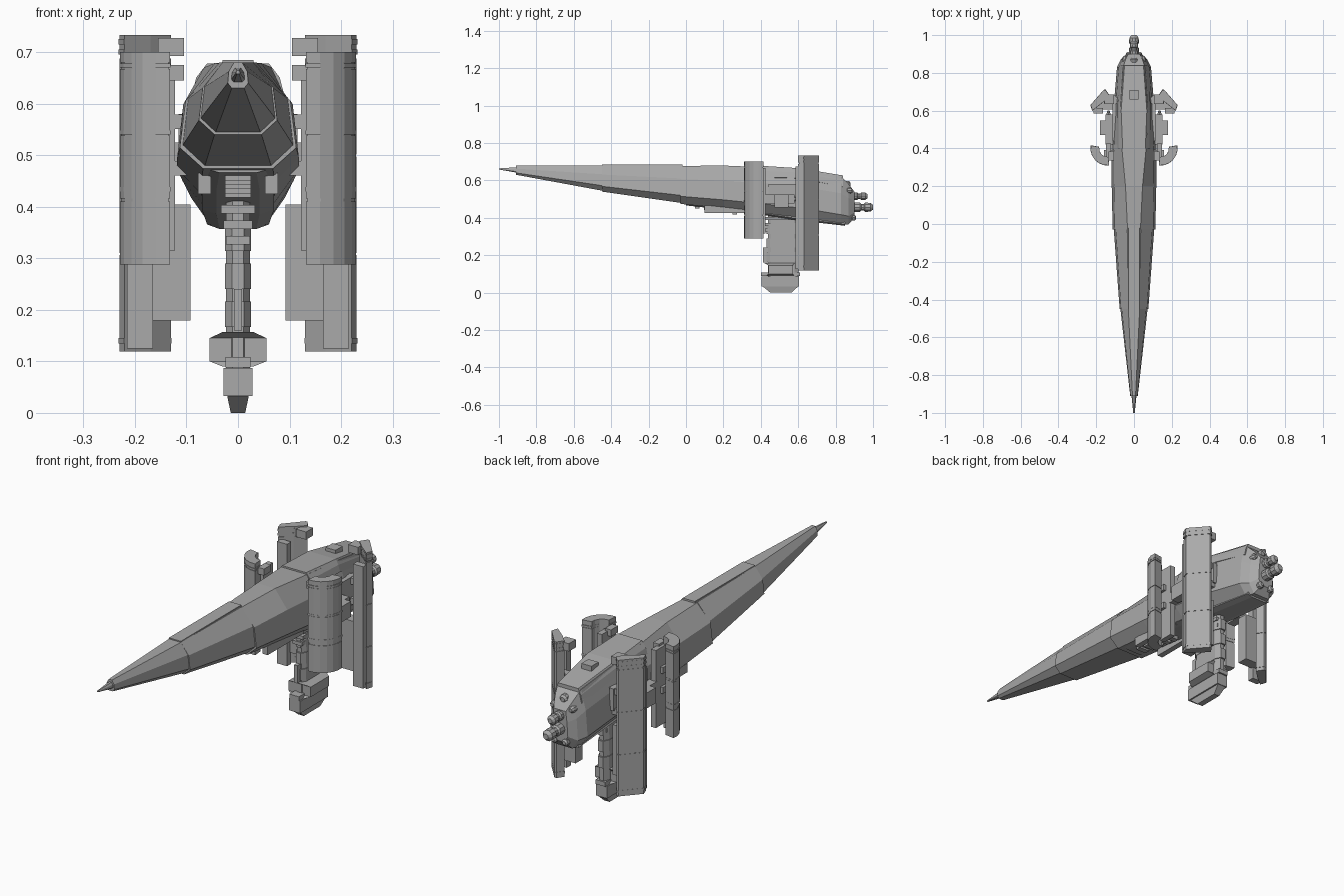
import bpy
import bmesh
import math
from mathutils import Vector

cube = bpy.data.objects.get("Cube")
if cube:
    bpy.data.objects.remove(cube, do_unlink=True)

SIDES = {"left": 1, "right": -1}
shade = (.4, .4, .4, 1)
grey = bpy.data.materials.new("hull grey")
grey.use_nodes = True
grey.diffuse_color = shade
grey.node_tree.nodes["Principled BSDF"].inputs["Base Color"].default_value = shade


def loft(name, rings):
    """Skin a row of equal-length point rings and cap both ends."""
    bm = bmesh.new()
    rows = [[bm.verts.new(point) for point in ring] for ring in rings]
    for near, far in zip(rows, rows[1:]):
        for i in range(len(near)):
            bm.faces.new((near[i - 1], near[i], far[i], far[i - 1]))
    bm.faces.new(rows[0])
    bm.faces.new(rows[-1])
    bmesh.ops.recalc_face_normals(bm, faces=bm.faces)
    mesh = bpy.data.meshes.new(name)
    bm.to_mesh(mesh)
    bm.free()
    mesh.materials.append(grey)
    bpy.context.collection.objects.link(bpy.data.objects.new(name, mesh))


def hull(name, *stations):
    """Each station gives y, roof height, keel height, roof and full half-width."""
    rings = []
    for y, top, keel, roof, wide in stations:
        drop = top - keel
        half = [(roof, top), (wide * .9, top - drop * .35),
                (wide, top - drop * .8), (wide * .6, keel)]
        half += [(-x, z) for x, z in reversed(half)]
        rings.append([(x, y, z) for x, z in half])
    loft(name, rings)


def prism(name, outline, low, high, scale=1.0):
    """Upright extrusion of a plan outline, scaled about its middle."""
    points = [Vector(p) for p in outline]
    middle = sum(points, Vector((0, 0))) / len(points)
    plan = [middle + (p - middle) * scale for p in points]
    loft(name, [[(p.x, p.y, z) for p in plan] for z in (low, high)])


def shells(name, outline, low, high, count, gap):
    """Split an upright cladding into equal segments with open seams."""
    step = (high - low) / count
    for i in range(count):
        base = low + step * i
        prism(name, outline, base + gap, base + step - gap)


def box(name, centre, size):
    x, y, z = centre
    wide, deep, tall = (s / 2 for s in size)
    corners = [(x - wide, y - deep), (x + wide, y - deep),
               (x + wide, y + deep), (x - wide, y + deep)]
    prism(name, corners, z - tall, z + tall)


def thruster(name, x, z, radius, start, end, sides=10):
    """Round nozzle along y with a waist behind its bell."""
    profile = ((0, 1), (.5, 1), (.55, .75), (.65, .75), (.7, 1), (.9, .95), (1, .5))
    turns = [math.tau * i / sides for i in range(sides)]
    loft(name, [[(x + radius * r * math.cos(a), start + (end - start) * t,
                  z + radius * r * math.sin(a)) for a in turns] for t, r in profile])


def blocks(name, *levels):
    """Stack of rectangles given as height, half-width, front and back."""
    loft(name, [[(-x, front, z), (x, front, z), (x, back, z), (-x, back, z)]
                for z, x, front, back in levels])


def arc(centre, radius, start, end, count):
    angles = [math.radians(start + (end - start) * i / count) for i in range(count + 1)]
    return [(centre[0] + radius * math.cos(a), centre[1] + radius * math.sin(a))
            for a in angles]


# Long tapering bow
hull("nose_spike", (-1, .664, .658, .002, .004), (-.9, .67, .64, .006, .014))
hull("bow_tip", (-.91, .68, .63, .008, .02), (-.45, .68, .545, .03, .072))
hull("bow_middle", (-.45, .68, .54, .03, .076), (-.03, .68, .48, .036, .107))
blocks("bow_roof_plate", (.67, .032, -.45, -.02), (.685, .03, -.45, -.02))

# Main body, widest amidships, with a faceted stern
hull("main_body", (-.03, .677, .474, .034, .113), (.2, .679, .45, .045, .118),
     (.42, .67, .424, .066, .118), (.62, .655, .4, .072, .108),
     (.83, .62, .365, .058, .09), (.87, .58, .365, .045, .07),
     (.9, .54, .4, .03, .04))
hull("roof_armour", (.4, .678, .6, .06, .09), (.6, .665, .6, .068, .09),
     (.84, .626, .55, .05, .07))
hull("belly_armour", (0, .5, .466, .06, .06), (.3, .47, .432, .06, .07),
     (.6, .43, .386, .06, .07), (.85, .4, .357, .05, .06))
box("roof_box", (0, .685, .65), (.05, .05, .04))
for i in range(5):
    box("belly_rib", (0, .06 + .05 * i, .46 - .008 * i), (.05, .025, .02))

# Stern thrusters
thruster("main_thruster", 0, .456, .026, .86, 1)
thruster("upper_thruster", 0, .515, .022, .86, .97)
thruster("roof_thruster", 0, .578, .02, .8, .88)

# Upright side pods: a curved forward pair and a flat-faced aft pair
hub = (.14, .4)
crescent = arc(hub, .09, -95, 10, 6) + arc(hub, .045, 10, -95, 4)
slab = [(.13, .68), (.15, .71), (.16, .71), (.23, .63), (.22, .6), (.17, .64)]

for side, s in SIDES.items():
    front = [(s * x, y) for x, y in crescent]
    rear = [(s * x, y) for x, y in slab]

    prism(side + "_front_pod_core", front, .29, .69, .95)
    shells(side + "_front_pod_shell", front, .285, .67, 3, .003)
    prism(side + "_front_pod_top", front, .68, .7)
    for z in (.43, .54, .67):
        prism(side + "_front_pod_band", front, z, z + .008, 1.02)
    box(side + "_front_pod_rail", (s * .135, .39, .49), (.025, .07, .35))
    box(side + "_front_pod_cap", (s * .12, .36, .66), (.03, .05, .03))

    prism(side + "_rear_pod_core", rear, .12, .73, .94)
    shells(side + "_rear_pod_shell", rear, .117, .69, 3, .002)
    prism(side + "_rear_pod_top", rear, .705, .733)
    for z in (.14, .7, .72):
        prism(side + "_rear_pod_band", rear, z - .005, z + .005, 1.03)
    box(side + "_rear_pod_radiator", (s * .15, .63, .292), (.115, .05, .225))
    box(side + "_rear_pod_rail", (s * .19, .6, .4), (.05, .03, .55))
    box(side + "_rear_pod_cap", (s * .13, .66, .71), (.05, .05, .035))

    # Struts joining the pods to the body
    for y in (.375, .655):
        for z in (.475, .565):
            box(side + "_pod_strut", (s * .12, y, z), (.08, .036, .028))

    # Docking block between the pods
    box(side + "_docking_block", (s * .12, .5, .5), (.06, .16, .05))
    box(side + "_docking_face", (s * .16, .51, .49), (.04, .075, .07))
    thruster(side + "_docking_pipe", s * .135, .5, .012, .4, .6, 8)

    # Small thrusters and body trim
    thruster(side + "_lower_thruster", s * .028, .4, .016, .84, .91, 8)
    thruster(side + "_side_thruster", s * .046, .545, .016, .8, .89, 8)
    box(side + "_side_armour", (s * .105, .56, .53), (.02, .24, .1))
    box(side + "_keel_rail", (s * .065, .23, .445), (.026, .26, .04))

# Ventral fin, stepping down to a wide foot
fin = [(s * x, y) for s, points in
       ((1, [(.012, .43), (.025, .45), (.025, .585), (.012, .61)]),
        (-1, [(.012, .61), (.025, .585), (.025, .45), (.012, .43)]))
       for x, y in points]
prism("fin_core", fin, .08, .43, .92)
shells("fin_armour", fin, .155, .375, 3, .012)
for i in range(4):
    box("fin_collar", (0, .51, .335 + .03 * i), (.046 + .01 * i, .175, .016))
box("fin_front_rib", (0, .426, .2), (.016, .03, .08))
blocks("fin_bulge", (.09, .03, .43, .58), (.1, .055, .44, .57),
       (.145, .055, .44, .57), (.157, .03, .42, .58))
box("fin_foot", (0, .503, .06), (.056, .2, .054))
box("fin_foot_pad", (0, .505, .098), (.048, .21, .02))
blocks("fin_tip", (0, .014, .45, .565), (.033, .021, .41, .6))
